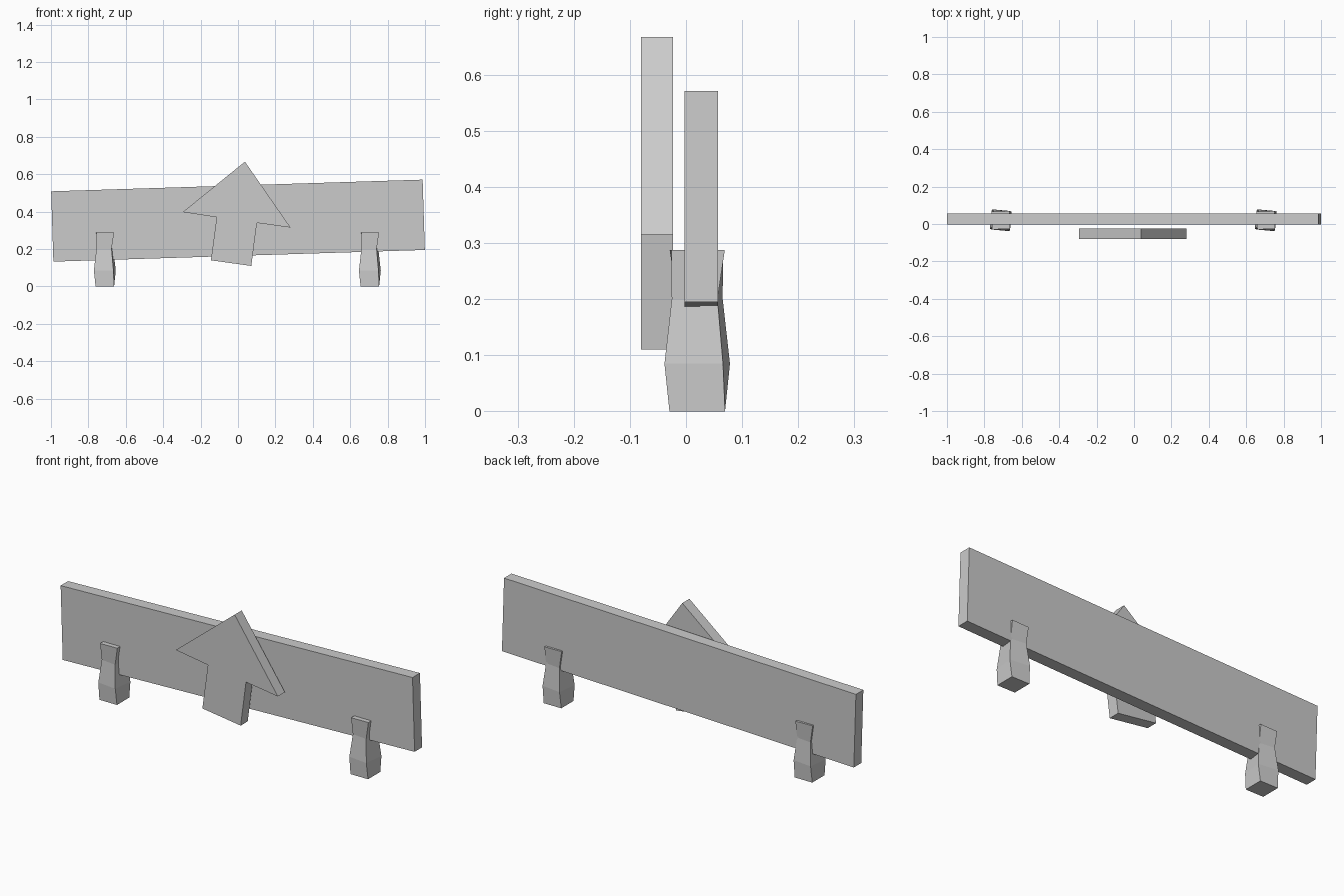
import bpy, bmesh, math

if "Cube" in bpy.data.objects:
    bpy.data.objects.remove(bpy.data.objects["Cube"])


def finish(name, bm):
    bmesh.ops.recalc_face_normals(bm, faces=bm.faces)
    me = bpy.data.meshes.new(name)
    bm.to_mesh(me)
    bm.free()
    ob = bpy.data.objects.new(name, me)
    bpy.context.collection.objects.link(ob)
    return ob


def slab(name, outline, y0, y1):
    """Extrude a front-view (x, z) outline from y0 to y1."""
    bm = bmesh.new()
    face = bm.faces.new([bm.verts.new((x, y0, z)) for x, z in outline])
    ext = bmesh.ops.extrude_face_region(bm, geom=[face])
    moved = [g for g in ext["geom"] if isinstance(g, bmesh.types.BMVert)]
    bmesh.ops.translate(bm, verts=moved, vec=(0, y1 - y0, 0))
    return finish(name, bm)


def post(name, cx, cy, sections):
    """Loft square sections of (z, side, twist in degrees)."""
    bm = bmesh.new()
    rings = []
    for z, side, twist in sections:
        r = side / math.sqrt(2)
        angles = [math.radians(twist + 45 + 90 * i) for i in range(4)]
        rings.append([bm.verts.new((cx + r * math.cos(a), cy + r * math.sin(a), z))
                      for a in angles])
    for a, b in zip(rings, rings[1:]):
        for i in range(4):
            j = (i + 1) % 4
            bm.faces.new((a[i], a[j], b[j], b[i]))
    bm.faces.new(rings[0])
    bm.faces.new(rings[-1])
    return finish(name, bm)


# Long board, slightly tilted
w, h, tilt = 0.9935, 0.188, math.radians(1.8)
c, s = math.cos(tilt), math.sin(tilt)
corners = [(-w, -h), (w, -h), (w, h), (-w, h)]
slab("board", [(x * c - z * s, 0.352 + x * s + z * c) for x, z in corners], -0.003, 0.057)

# Arrow plate in front of the board
slab("arrow", [(0.037, 0.667), (0.281, 0.315), (0.101, 0.34), (0.071, 0.11),
               (-0.145, 0.14), (-0.114, 0.37), (-0.295, 0.398)], -0.08, -0.023)

# Bulging, slightly twisted posts
profile = [(0, 0.099, 0), (0.085, 0.105, -6.8), (0.2, 0.082, -6.5), (0.288, 0.095, 2)]
for label, x in (("left", -0.712), ("right", 0.705)):
    post(label + "_post", x, 0.02, profile)
